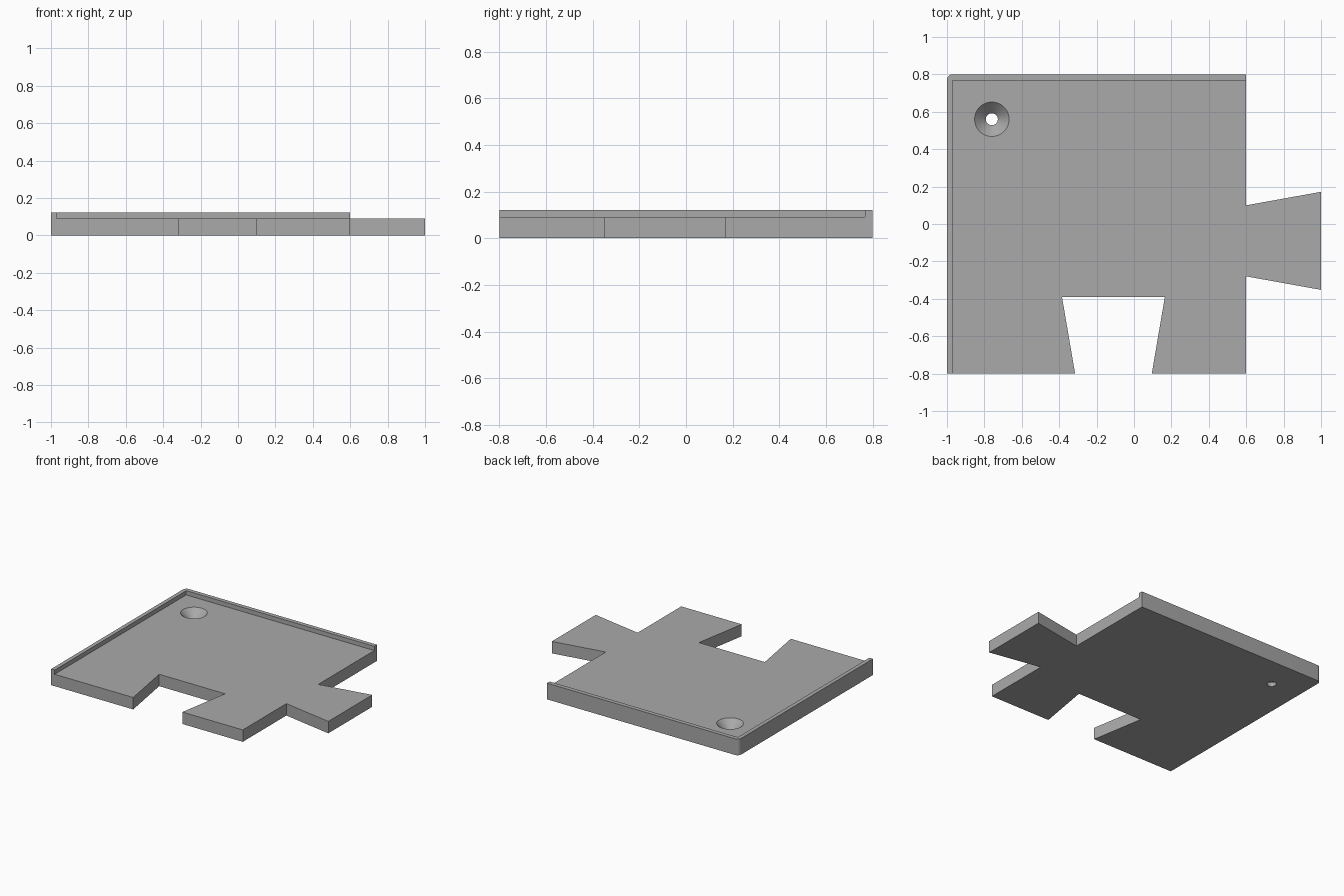
import bpy
import bmesh
from math import cos, sin, pi, radians

cube = bpy.data.objects.get("Cube")
if cube:
    bpy.data.objects.remove(cube, do_unlink=True)

PLATE, RIM = 0.09, 0.122      # heights of the floor and of the raised edge
WALL, ROUND = 0.03, 0.03      # rim thickness and corner radius

grey = bpy.data.materials.new("plain grey")
grey.use_nodes = True
grey.diffuse_color = (0.4, 0.4, 0.4, 1)
grey.node_tree.nodes["Principled BSDF"].inputs["Base Color"].default_value = (0.4, 0.4, 0.4, 1)


def make_object(name, bm):
    bmesh.ops.recalc_face_normals(bm, faces=bm.faces)
    mesh = bpy.data.meshes.new(name)
    bm.to_mesh(mesh)
    bm.free()
    mesh.materials.append(grey)
    obj = bpy.data.objects.new(name, mesh)
    bpy.context.collection.objects.link(obj)
    return obj


def prism(name, outline, low, high):
    """Extrude a flat outline between two heights."""
    bm = bmesh.new()
    base = bm.faces.new([bm.verts.new((x, y, low)) for x, y in outline])
    top = bmesh.ops.extrude_face_region(bm, geom=[base])["geom"]
    bmesh.ops.translate(bm, vec=(0, 0, high - low),
                        verts=[v for v in top if isinstance(v, bmesh.types.BMVert)])
    return make_object(name, bm)


def lathe(name, centre, profile, sides=64):
    """Closed solid of revolution from (radius, height) pairs."""
    bm = bmesh.new()
    rings = [[bm.verts.new((centre[0] + r * cos(2 * pi * i / sides),
                            centre[1] + r * sin(2 * pi * i / sides), z))
              for i in range(sides)] for r, z in profile]
    for a, b in zip(rings, rings[1:]):
        for i in range(sides):
            j = (i + 1) % sides
            bm.faces.new((a[i], a[j], b[j], b[i]))
    bm.faces.new(rings[0])
    bm.faces.new(rings[-1])
    return make_object(name, bm)


def cut(target, cutter):
    cutter.hide_render = True
    mod = target.modifiers.new("cut", "BOOLEAN")
    mod.operation, mod.solver, mod.object = "DIFFERENCE", "EXACT", cutter
    bpy.context.view_layer.objects.active = target
    bpy.ops.object.modifier_apply(modifier=mod.name)
    bpy.data.objects.remove(cutter, do_unlink=True)


# Tile outline with dovetail slot, dovetail tab and one rounded corner
slot = [(-0.315, -0.8), (-0.385, -0.39), (0.165, -0.39), (0.095, -0.8)]
tab = [(0.6, -0.28), (1, -0.352), (1, 0.172), (0.6, 0.1)]
corner = [(-1 + ROUND + ROUND * cos(a), 0.8 - ROUND + ROUND * sin(a))
          for a in (pi / 2 + pi / 2 * i / 8 for i in range(9))]
outline = [(-1, -0.8)] + slot + [(0.6, -0.8)] + tab + [(0.6, 0.8)] + corner
tile = prism("interlocking_tile", outline, 0, RIM)

# Recess that leaves the raised rim along the left and back edges
left, back = -1 + WALL, 0.8 - WALL - 0.002
cut(tile, prism("recess_cutter",
                [(left, -1), (1.2, -1), (1.2, 0.5), (0.8, back), (left, back)],
                PLATE, 0.3))

# Countersunk screw hole
cut(tile, lathe("screw_hole_cutter", (-0.76, 0.56),
                [(0.032, -0.1), (0.032, 0.03), (0.092, PLATE), (0.092, 0.3)]))

bpy.ops.object.select_all(action="DESELECT")
tile.select_set(True)
bpy.context.view_layer.objects.active = tile
bpy.ops.object.shade_smooth_by_angle(angle=radians(30))
